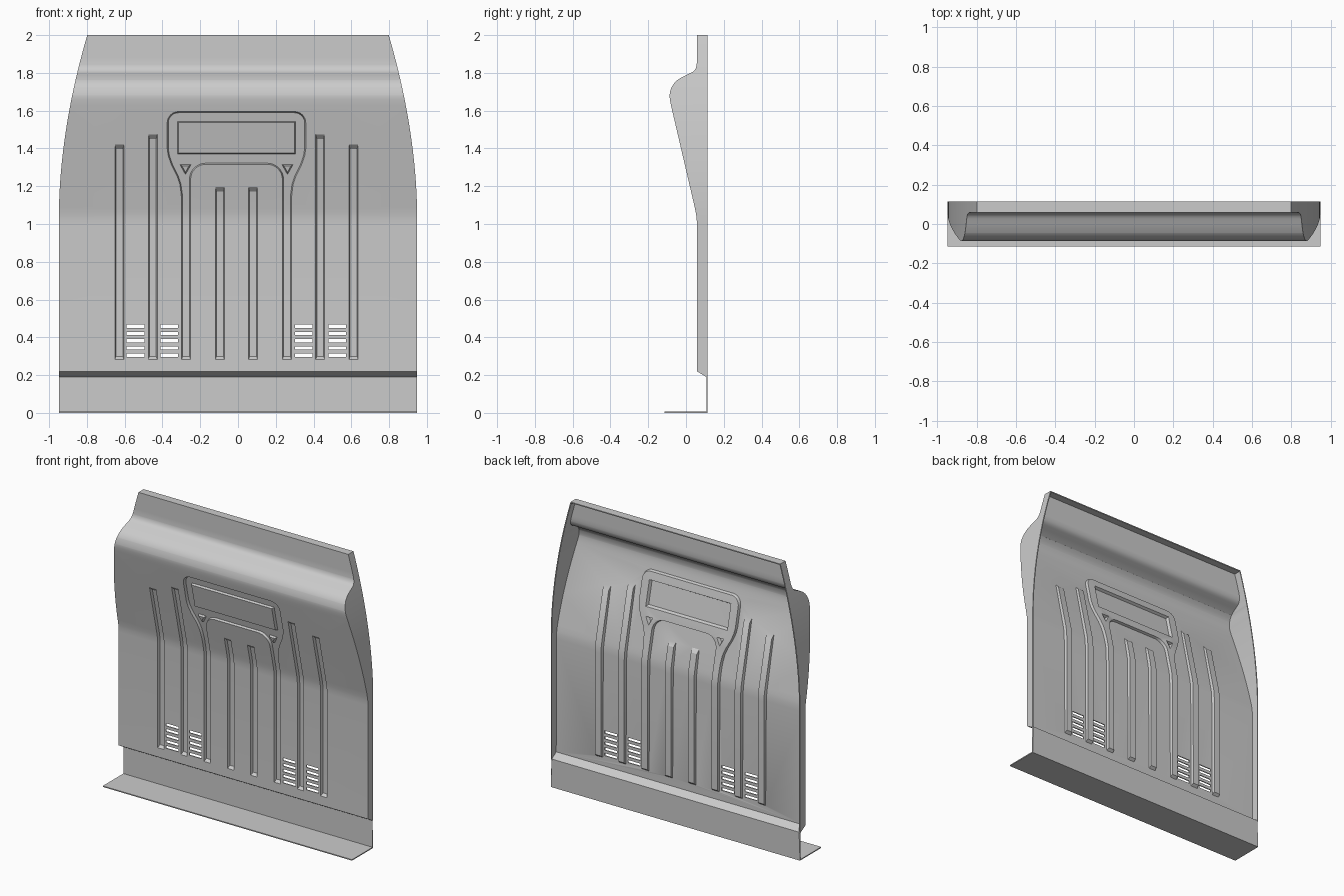
import bpy, bmesh, math
from mathutils import Vector
from mathutils.geometry import delaunay_2d_cdt

if "Cube" in bpy.data.objects:
    bpy.data.objects.remove(bpy.data.objects["Cube"])

CX = -0.008        # pressed pattern sits slightly left of centre
DEPTH = 0.018      # depth of the pressed grooves
WALL = 0.006       # width of a groove wall
THICK = 0.007      # sheet thickness
BACK = 0.115       # rear edge of the folded flanges

# side profile of the sheet: (z, y) from top to bottom
PROFILE = [(2.0, .058), (1.86, .058), (1.84, .056), (1.822, .051), (1.808, .040),
           (1.798, .022), (1.787, -.002), (1.775, -.026), (1.762, -.046),
           (1.745, -.063), (1.725, -.076), (1.70, -.0845), (1.68, -.087),
           (1.66, -.0855), (1.63, -.080), (1.085, .047), (1.06, .052),
           (1.035, .056), (1.0, .058), (.22, .058), (.19, .108), (THICK, .108)]


def surface_y(z):
    for (z1, y1), (z0, y0) in zip(PROFILE, PROFILE[1:]):
        if z >= z0 - 1e-6:
            return y0 + (y1 - y0) * (z - z0) / (z1 - z0)
    return PROFILE[-1][1]


def half_width(z):
    t = max(0, (z - 1.05) / 0.95)
    return 0.948 - 0.15 * t ** 1.85


def inside(p, poly):
    hit = False
    for a, b in zip(poly, poly[1:] + poly[:1]):
        if (a[1] > p[1]) != (b[1] > p[1]):
            if p[0] < a[0] + (b[0] - a[0]) * (p[1] - a[1]) / (b[1] - a[1]):
                hit = not hit
    return hit


def inset(poly, w):
    pts = [Vector(p) for p in poly]
    n = len(pts)
    area = sum(pts[i - 1].x * pts[i].y - pts[i].x * pts[i - 1].y for i in range(n))
    s = 1 if area > 0 else -1
    out = []
    for i in range(n):
        d0 = (pts[i] - pts[i - 1]).normalized()
        d1 = (pts[(i + 1) % n] - pts[i]).normalized()
        n0, n1 = Vector((-d0.y, d0.x)) * s, Vector((-d1.y, d1.x)) * s
        out.append(pts[i] + (n0 + n1) * (w / (1 + n0.dot(n1))))
    return out


def arc(cx, cz, r, a0, a1, steps=8):
    angs = [math.radians(a0 + (a1 - a0) * i / steps) for i in range(steps + 1)]
    return [(cx + r * math.cos(a), cz + r * math.sin(a)) for a in angs]


def rect(x0, x1, z0, z1):
    return [(x0, z0), (x1, z0), (x1, z1), (x0, z1)]


verts, edges = [], []


def add_loop(poly):
    k, n = len(verts), len(poly)
    verts.extend(Vector(p) for p in poly)
    edges.extend((k + i, k + (i + 1) % n) for i in range(n))


def ring(poly, low=0.0, high=0.0):
    """Add a sloped wall (two loops); return the loop midway between them."""
    poly = [(x + CX, z) for x, z in poly]
    z0, z1 = min(p[1] for p in poly) + low, max(p[1] for p in poly) - high
    inner = [Vector((p.x, min(max(p.y, z0), z1))) for p in inset(poly, WALL)]
    add_loop(poly)
    add_loop(inner)
    return [(Vector(a) + b) / 2 for a, b in zip(poly, inner)]


# sheet outline with a straight fold line at every profile height
bends = {z for z, y in PROFILE}
levels = sorted(bends | {1.05 + 0.95 * i / 24 for i in range(24)})
m = len(levels)
add_loop([(half_width(z), z) for z in levels] + [(-half_width(z), z) for z in reversed(levels)])
edges += [(i, 2 * m - 1 - i) for i, z in enumerate(levels) if z in bends and 0 < i < m - 1]

# straight ribs, frame with two legs, raised islands in the frame
recess = []
for x, top in ((0.62, 1.42), (0.443, 1.475), (0.088, 1.195)):
    for s in (-1, 1):
        recess.append(ring(rect(s * x - .024, s * x + .024, .283, top), .016, .024))
half = (arc(.307, 1.535, .06, 90, 0)
        + [(.367, 1.40), (.361, 1.36), (.345, 1.315), (.315, 1.255), (.300, 1.21),
           (.293, 1.16), (.291, 1.12), (.291, .283), (.243, .283)]
        + arc(.163, 1.236, .08, 0, 90))
recess.append(ring(half + [(-x, z) for x, z in reversed(half)], .016))
islands = [ring(rect(-.312, .312, 1.37, 1.543))]
for s in (-1, 1):
    islands.append(ring([(s * .241, 1.314), (s * .299, 1.314), (s * .270, 1.262)]))

# vent slots cut through the sheet
vents = []
for x in (-.534, -.356, .356, .534):
    for i in range(5):
        z = .305 + .0385 * i
        vents.append(rect(x + CX - .047, x + CX + .047, z - .009, z + .009))
        add_loop(vents[-1])

pts, _, tris, *_ = delaunay_2d_cdt(verts, edges, [], 0, 1e-5)


def depth(p):
    if any(inside(p, r) for r in recess) and not any(inside(p, r) for r in islands):
        return DEPTH
    return 0.0


bm = bmesh.new()
bv = [bm.verts.new((p.x, surface_y(p.y) + depth(p), p.y)) for p in pts]
for t in tris:
    c = sum((pts[i] for i in t), Vector((0, 0))) / len(t)
    if not any(inside(c, v) for v in vents):
        bm.faces.new([bv[i] for i in t])

# folded flanges: sides and top go back, bottom comes forward
folded = {}


def fold(v, y):
    if v not in folded:
        folded[v] = bm.verts.new((v.co.x, y, v.co.z))
    return folded[v]


rim = [e for e in bm.edges if e.is_boundary]
bottom = [e for e in rim if all(v.co.z < THICK + 1e-4 for v in e.verts)]
back = [e for e in rim if all(v.co.z > .189 for v in e.verts)
        and (min(abs(v.co.x) for v in e.verts) > .75 or min(v.co.z for v in e.verts) > 1.999)]
for group, y in ((bottom, -BACK), (back, BACK)):
    for e in group:
        a, b = e.verts
        bm.faces.new((a, b, fold(b, y), fold(a, y)))

bmesh.ops.delete(bm, geom=[v for v in bm.verts if not v.link_faces], context='VERTS')
bmesh.ops.recalc_face_normals(bm, faces=bm.faces)
bm.normal_update()
if sum(f.normal.y * f.calc_area() for f in bm.faces) > 0:
    bmesh.ops.reverse_faces(bm, faces=bm.faces)

mesh = bpy.data.meshes.new("pressed_panel")
bm.to_mesh(mesh)
bm.free()
panel = bpy.data.objects.new("pressed_panel", mesh)
bpy.context.collection.objects.link(panel)
bpy.context.view_layer.objects.active = panel
panel.select_set(True)

# sheet thickness towards the back
mod = panel.modifiers.new("thickness", 'SOLIDIFY')
mod.thickness = THICK
mod.offset = -1
mod.use_even_offset = True
bpy.ops.object.modifier_apply(modifier=mod.name)
bpy.ops.object.shade_smooth_by_angle(angle=math.radians(30))
